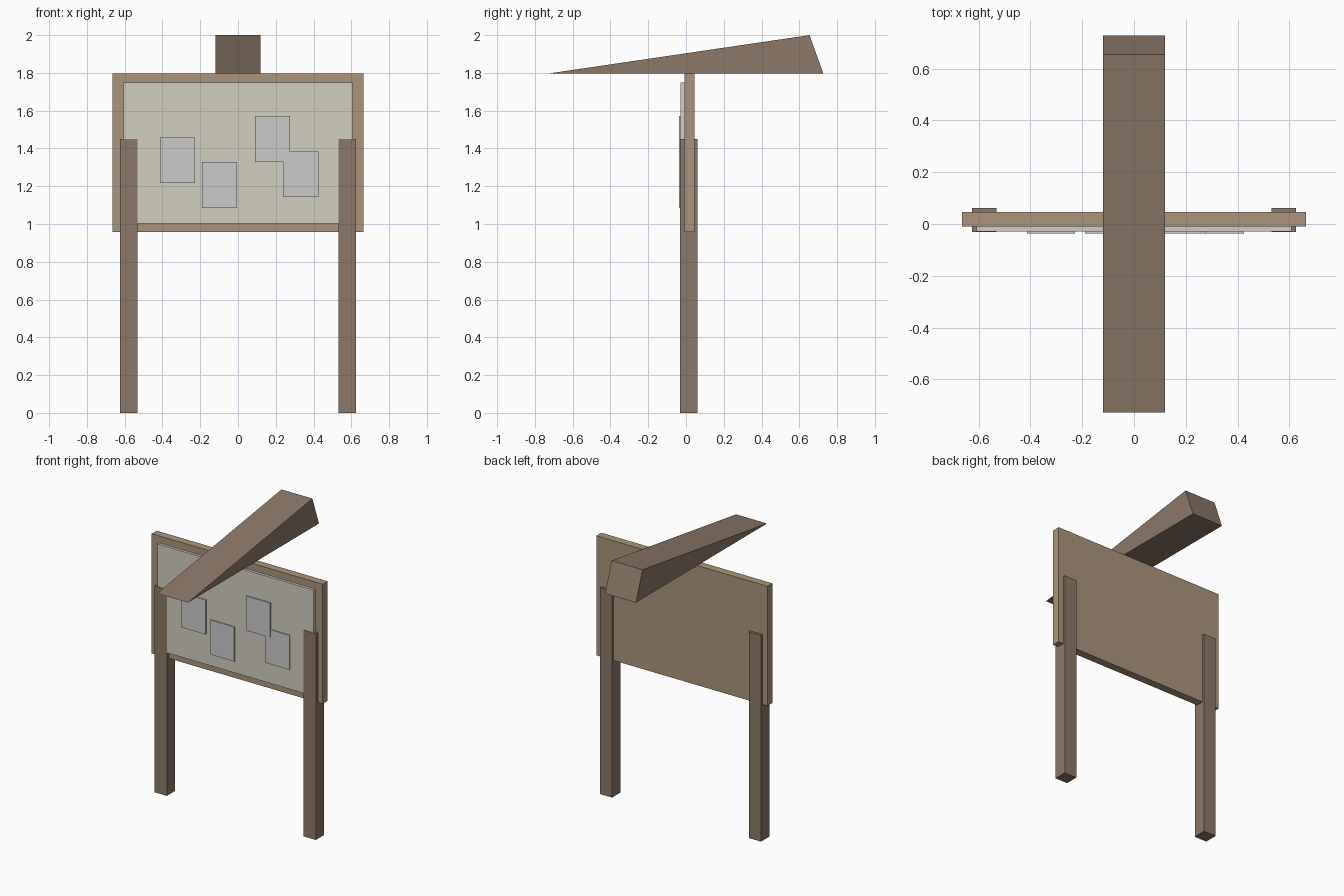
import bpy, bmesh

if "Cube" in bpy.data.objects:
    bpy.data.objects.remove(bpy.data.objects["Cube"])


def material(name, rgb):
    m = bpy.data.materials.new(name)
    m.diffuse_color = (*rgb, 1)
    m.use_nodes = True
    m.node_tree.nodes["Principled BSDF"].inputs["Base Color"].default_value = m.diffuse_color
    return m


dark_wood = material("dark_wood", (0.26, 0.19, 0.14))
light_wood = material("light_wood", (0.41, 0.30, 0.20))
cream = material("cream", (0.65, 0.62, 0.53))


def finish(name, bm, mat):
    bmesh.ops.recalc_face_normals(bm, faces=bm.faces)
    mesh = bpy.data.meshes.new(name)
    bm.to_mesh(mesh)
    bm.free()
    if mat:
        mesh.materials.append(mat)
    ob = bpy.data.objects.new(name, mesh)
    bpy.context.collection.objects.link(ob)
    return ob


def box(name, x, y, z, mat=None):
    bm = bmesh.new()
    bmesh.ops.create_cube(bm, size=1)
    for v in bm.verts:
        v.co = [(a + b) / 2 + c * (b - a) for c, (a, b) in zip(v.co, (x, y, z))]
    return finish(name, bm, mat)


# Two posts, straddling the board's thickness
for side, s in (("left", -1), ("right", 1)):
    box(side + "_post", sorted((s * 0.531, s * 0.626)), (-0.031, 0.062), (0, 1.449), dark_wood)

# Backing board and its pale pin surface
box("board", (-0.664, 0.664), (-0.009, 0.046), (0.957, 1.797), light_wood)
box("pin_surface", (-0.607, 0.607), (-0.028, 0.0), (1.003, 1.748), cream)

# Notices: centre x, centre z, front y (the third lies over the fourth)
notices = [(-0.32, 1.337, -0.036), (-0.097, 1.207, -0.036),
           (0.183, 1.45, -0.037), (0.332, 1.263, -0.036)]
for i, (x, z, y) in enumerate(notices):
    box(f"notice_{i + 1}", (x - 0.093, x + 0.093), (y, -0.02), (z - 0.121, z + 0.121))

# Wedge-shaped roof beam, tapering toward the front
bm = bmesh.new()
profile = [(-0.727, 1.797), (0.727, 1.797), (0.654, 2.0)]
face = bm.faces.new([bm.verts.new((-0.12, y, z)) for y, z in profile])
ext = bmesh.ops.extrude_face_region(bm, geom=[face], use_keep_orig=True)
for v in ext["geom"]:
    if isinstance(v, bmesh.types.BMVert):
        v.co.x = 0.12
finish("roof_wedge", bm, dark_wood)
